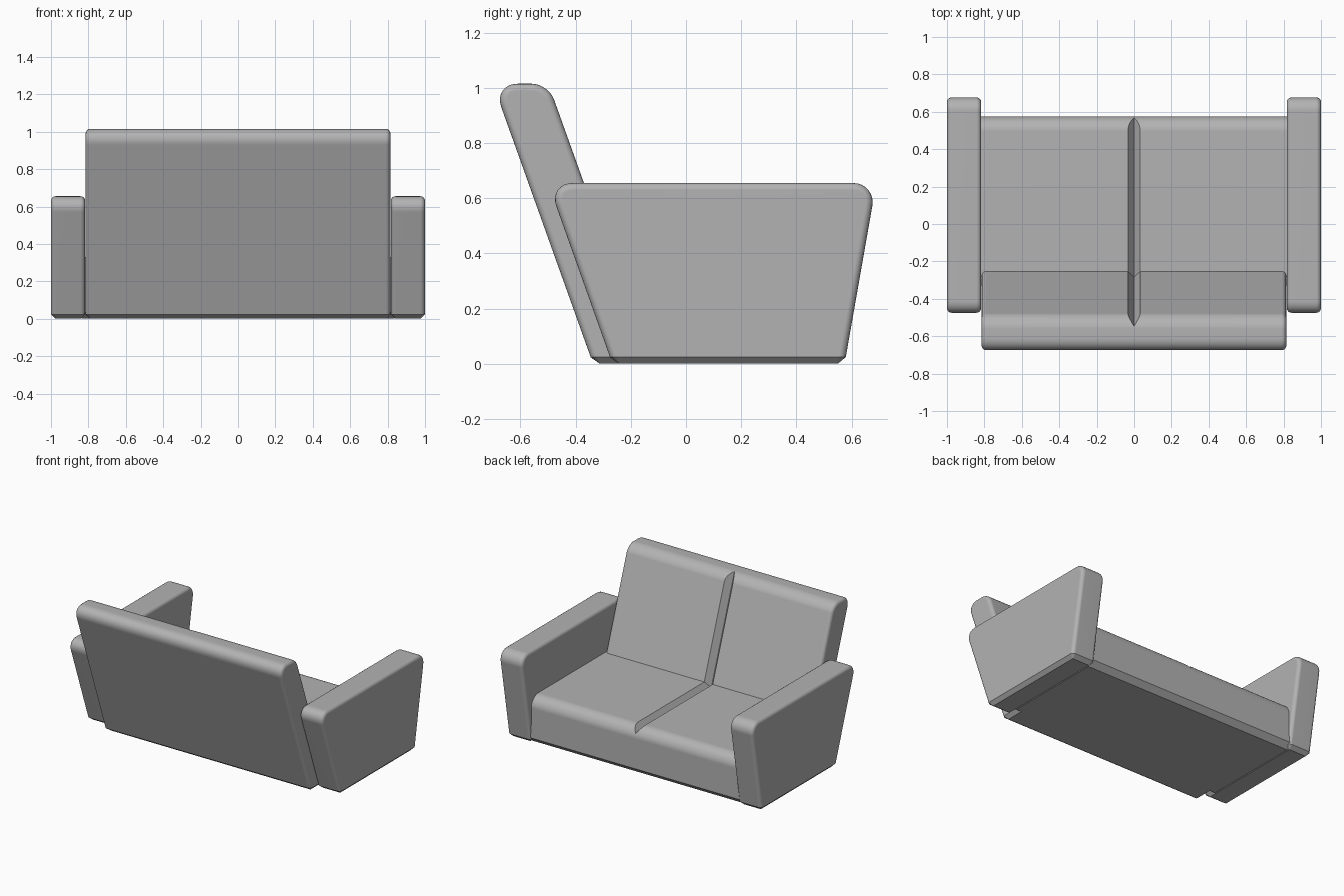
import bpy
import bmesh
from math import radians
from mathutils import Vector

cube = bpy.data.objects.get("Cube")
if cube:
    bpy.data.objects.remove(cube, do_unlink=True)

GREY = (0.45, 0.45, 0.45, 1)
fabric = bpy.data.materials.new("grey fabric")
fabric.use_nodes = True
fabric.diffuse_color = GREY
fabric.node_tree.nodes["Principled BSDF"].inputs["Base Color"].default_value = GREY


def add_object(name, bm):
    bmesh.ops.recalc_face_normals(bm, faces=bm.faces)
    mesh = bpy.data.meshes.new(name)
    bm.to_mesh(mesh)
    bm.free()
    mesh.materials.append(fabric)
    obj = bpy.data.objects.new(name, mesh)
    bpy.context.collection.objects.link(obj)
    return obj


def prism(bm, start, end):
    """Join two matching outlines into a closed solid."""
    a = [bm.verts.new(p) for p in start]
    b = [bm.verts.new(p) for p in end]
    bm.faces.new(a)
    bm.faces.new(b[::-1])
    for i in range(len(a)):
        j = (i + 1) % len(a)
        bm.faces.new((a[j], a[i], b[i], b[j]))
    bmesh.ops.recalc_face_normals(bm, faces=bm.faces)


def bevel(bm, edges, offset, segments):
    bmesh.ops.bevel(bm, geom=edges, offset=offset, segments=segments,
                    profile=0.5, affect='EDGES', clamp_overlap=True)


def cushion(name, profile, x0, x1, rear, front, side=0.025):
    """Side profile swept across x: round top, soft ends, chamfered base."""
    bm = bmesh.new()
    prism(bm, [(x0, y, z) for y, z in profile], [(x1, y, z) for y, z in profile])
    # long rounded edges along the top
    for (y, z), radius in ((profile[2], front), (profile[3], rear)):
        if radius:
            corner = Vector((0, y, z))
            edges = [e for e in bm.edges if all(
                (Vector((0, v.co.y, v.co.z)) - corner).length < 1e-4 for v in e.verts)]
            bevel(bm, edges, radius, 8)
    # small rounding around both ends
    if side:
        edges = [e for e in bm.edges
                 if abs(e.verts[0].co.x - e.verts[1].co.x) < 1e-5
                 and max(v.co.z for v in e.verts) > 1e-4]
        bevel(bm, edges, side, 4)
    # flat chamfer around the base
    base = [e for e in bm.edges if max(abs(v.co.z) for v in e.verts) < 1e-4
            and any(f.normal.z > -0.9 for f in e.link_faces)]
    bevel(bm, base, 0.037, 1)
    return add_object(name, bm)


def cut_groove(obj, start, end, normal, width=0.033, depth=0.045):
    """Cut a V groove along a line lying on a surface."""
    n = Vector(normal).normalized()
    side = Vector((2 * width, 0, 0))
    outlines = [[p - n * depth, p + n * depth + side, p + n * depth - side]
                for p in (Vector(start), Vector(end))]
    bm = bmesh.new()
    prism(bm, *outlines)
    cutter = add_object("groove_cutter", bm)
    cutter.hide_render = True
    mod = obj.modifiers.new("groove", 'BOOLEAN')
    mod.operation = 'DIFFERENCE'
    mod.solver = 'EXACT'
    mod.object = cutter
    bpy.context.view_layer.objects.active = obj
    bpy.ops.object.modifier_apply(modifier=mod.name)
    bpy.data.objects.remove(cutter, do_unlink=True)


# Profiles are (y, z): base rear, base front, top front, top rear
arm = [(-0.267, 0), (0.575, 0), (0.69, 0.655), (-0.50, 0.655)]
back = [(-0.337, 0), (-0.135, 0), (-0.499, 1.015), (-0.70, 1.015)]
seat = [(-0.22, 0), (0.575, 0), (0.575, 0.33), (-0.33, 0.33)]

parts = [
    cushion("left_arm", arm, 0.817, 1.0, 0.09, 0.085),
    cushion("right_arm", arm, -1.0, -0.817, 0.09, 0.085),
]

# Backrest and seat, each split into two cushions by a groove
backrest = cushion("backrest", back, -0.815, 0.815, 0.09, 0.06)
cut_groove(backrest, (0, -0.2355, 0.28), (0, -0.535, 1.115), (0, 1, 0.3586))
seat_block = cushion("seat", seat, -0.87, 0.87, 0, 0.08, side=0)
cut_groove(seat_block, (0, -0.45, 0.33), (0, 0.7, 0.33), (0, 0, 1))
parts += [backrest, seat_block]

# Smooth the rounded edges, keep the chamfers and grooves crisp
for obj in parts:
    bpy.ops.object.select_all(action='DESELECT')
    obj.select_set(True)
    bpy.context.view_layer.objects.active = obj
    bpy.ops.object.shade_smooth_by_angle(angle=radians(30))
    weighted = obj.modifiers.new("even shading", 'WEIGHTED_NORMAL')
    weighted.keep_sharp = True
